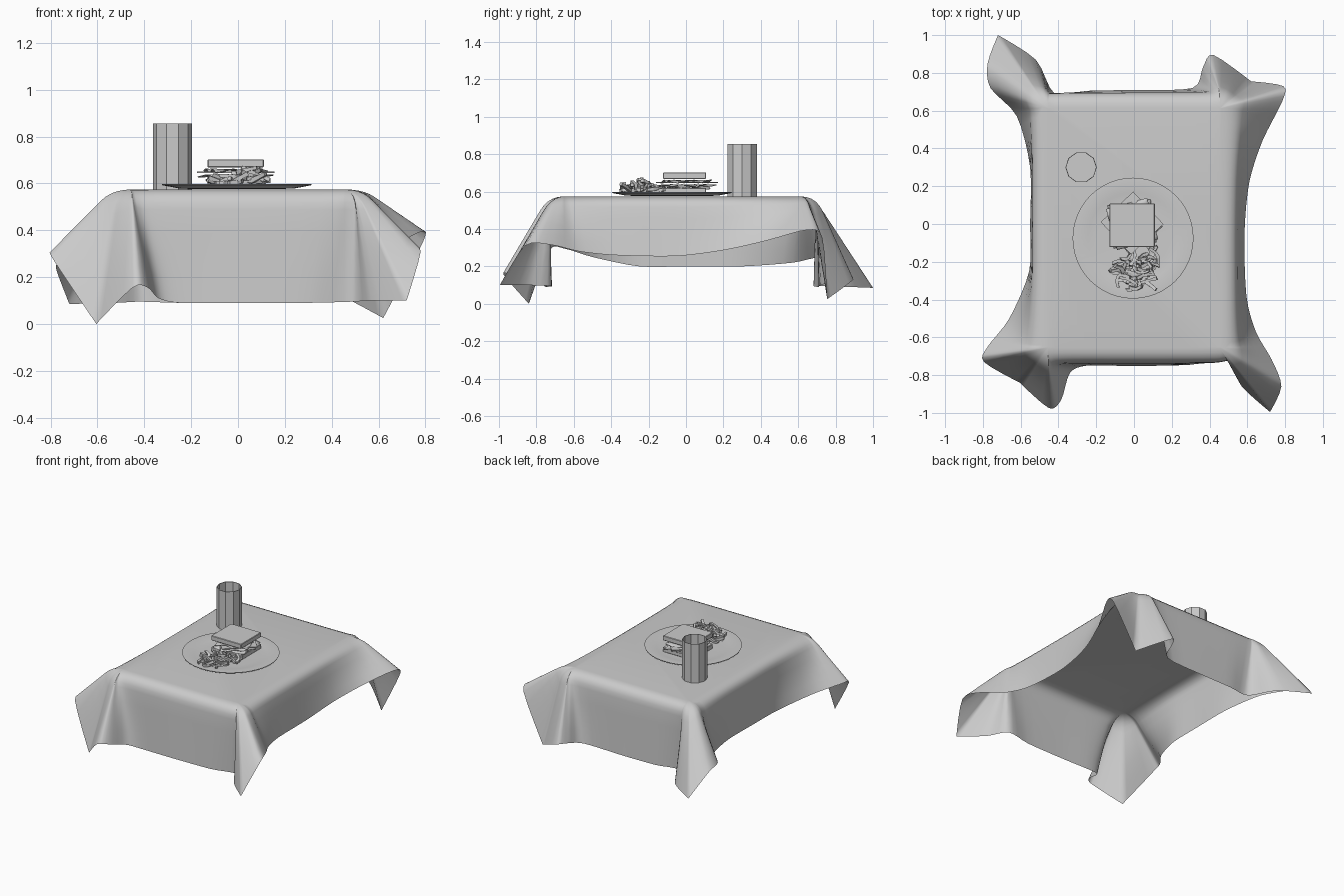
import bpy, bmesh, math, random
from mathutils import Vector, Matrix

if "Cube" in bpy.data.objects:
    bpy.data.objects.remove(bpy.data.objects["Cube"])

random.seed(4)
PLATE = Vector((-0.005, -0.075, 0))


def finish(bm, name, smooth=None):
    bmesh.ops.recalc_face_normals(bm, faces=bm.faces)
    me = bpy.data.meshes.new(name)
    bm.to_mesh(me)
    bm.free()
    ob = bpy.data.objects.new(name, me)
    bpy.context.collection.objects.link(ob)
    if smooth:
        bpy.ops.object.select_all(action='DESELECT')
        ob.select_set(True)
        bpy.context.view_layer.objects.active = ob
        bpy.ops.object.shade_smooth_by_angle(angle=math.radians(smooth))
    return ob


def loft(bm, rings, cap_start=False, cap_end=False):
    vs = [[bm.verts.new(p) for p in r] for r in rings]
    n = len(vs[0])
    for a, b in zip(vs, vs[1:]):
        for i in range(n):
            j = (i + 1) % n
            bm.faces.new((a[i], a[j], b[j], b[i]))
    if cap_start:
        bm.faces.new(vs[0])
    if cap_end:
        bm.faces.new(vs[-1])


def circle(c, r, z, n):
    return [(c[0] + r * math.cos(2 * math.pi * i / n),
             c[1] + r * math.sin(2 * math.pi * i / n), z) for i in range(n)]


# Tablecloth: hem curve around the four sides; the cloth corners stay sharp
HEM = [Vector(p) for p in (
    (-.55, .3, .2), (-.55, 0, .2), (-.555, -.25, .2), (-.66, -.5, .25), (-.775, -.65, .295),
    (-.795, -.73, .285), (-.605, -.84, 0), (-.45, -.975, .155), (-.385, -.93, .155), (-.34, -.79, .11),
    (-.25, -.75, .09), (0, -.752, .09), (.3, -.745, .09), (.49, -.72, .095), (.57, -.86, .1),
    (.72, -.995, .1), (.78, -.86, .31), (.73, -.72, .315), (.645, -.57, .28), (.595, -.38, .26),
    (.585, -.05, .255), (.61, .22, .29), (.68, .44, .34), (.785, .65, .395), (.79, .73, .35),
    (.62, .755, .025), (.42, .895, .13), (.365, .83, .13), (.31, .72, .1),
    (0, .71, .09), (-.25, .705, .09), (-.42, .69, .095), (-.52, .87, .09),
    (-.72, 1.0, .085), (-.775, .85, .23), (-.76, .72, .25), (-.62, .57, .22))]
CORNERS = {6, 15, 25, 33}
TOP = 0.574


def hem_samples(steps=4):
    n, out = len(HEM), []
    tan = [Vector() if i in CORNERS else (HEM[(i + 1) % n] - HEM[i - 1]) * 0.42 for i in range(n)]
    for i in range(n):
        a, b, ta, tb = HEM[i], HEM[(i + 1) % n], tan[i], tan[(i + 1) % n]
        for k in range(steps):
            t = k / steps
            out.append(a * (2*t**3 - 3*t*t + 1) + ta * (t**3 - 2*t*t + t)
                       + b * (3*t*t - 2*t**3) + tb * (t**3 - t*t))
    return out


def clamp(v, lo, hi):
    return max(lo, min(hi, v))


def cloth_line(h):
    near = Vector((clamp(h.x, -.455, .455), clamp(h.y, -.652, .612), TOP))
    d = Vector((h.x - near.x, h.y - near.y, 0)).normalized()
    # folds fan out from the table corners
    core = Vector((clamp(h.x * 1.22, -.455, .455), clamp(h.y * 1.1, -.652, .612), TOP))
    edge = core + d * 0.083
    bend = edge.lerp(h, 0.18)
    pts = [(core * (1-t)**2 + edge * 2*t*(1-t) + bend * t*t) for t in (.02, .2, .4, .6, .8, 1)]
    return pts + [bend.lerp(h, t) for t in (.25, .5, .75, 1)]


lines = [cloth_line(h) for h in hem_samples()]
bm = bmesh.new()
loft(bm, list(zip(*lines)), cap_start=True)
bmesh.ops.remove_doubles(bm, verts=bm.verts, dist=.0005)
finish(bm, "tablecloth", 60)

# Plate: shallow dish turned on its axis
bm = bmesh.new()
profile = ((.19, .576), (.25, .579), (.318, .592), (.32, .597), (.315, .598), (.24, .587), (.19, .585))
loft(bm, [circle(PLATE, r, z, 48) for r, z in profile], True, True)
finish(bm, "plate", 35)

# Drinking glass: open ten-sided tumbler
bm = bmesh.new()
c = (-0.28, 0.3)
loft(bm, [circle(c, .083, .562, 10), circle(c, .083, .855, 10),
          circle(c, .079, .855, 10), circle(c, .079, .572, 10)], True, True)
finish(bm, "glass")


def slab(name, w, d, h, z, turn=0, x=-.01, y=-.007, bevel=.003):
    bm = bmesh.new()
    bmesh.ops.create_cube(bm, size=1)
    bmesh.ops.scale(bm, vec=(w, d, h), verts=bm.verts)
    if bevel:
        bmesh.ops.bevel(bm, geom=bm.edges[:], offset=bevel, segments=1, affect='EDGES')
    bmesh.ops.transform(bm, verts=bm.verts, matrix=Matrix.Translation((x, y, z))
                        @ Matrix.Rotation(math.radians(turn), 4, 'Z'))
    return finish(bm, name)


# Wavy square sheet used for the fillings
def leaf(name, size, z, turn, wave, phase, thick=.004):
    bm = bmesh.new()
    bmesh.ops.create_grid(bm, x_segments=12, y_segments=12, size=size / 2)
    for v in bm.verts:
        r = max(abs(v.co.x), abs(v.co.y)) / (size / 2)
        a = math.atan2(v.co.y, v.co.x)
        v.co.z = wave * r * r * math.sin(7 * a + phase) - .012 * max(0, r - .7)
    bmesh.ops.transform(bm, verts=bm.verts, matrix=Matrix.Translation((-.01, 0, z))
                        @ Matrix.Rotation(math.radians(turn), 4, 'Z'))
    ob = finish(bm, name, 50)
    ob.modifiers.new("thickness", 'SOLIDIFY').thickness = thick


# Sandwich
slab("bottom_bread", .24, .23, .034, .602)
leaf("lower_lettuce", .23, .626, 8, .008, 0)
leaf("ham_slice", .23, .637, 40, .005, 1.5)
slab("cheese_slice", .235, .235, .006, .648, 43, y=.005, bevel=0)
leaf("upper_lettuce", .225, .659, 15, .008, 2.5)
slab("top_bread", .24, .23, .034, .685)

# Pile of thin bent potato sticks
bm = bmesh.new()
for i in range(46):
    r = random.random() ** .7
    a = random.uniform(0, 2 * math.pi)
    centre = Vector((.02 + .12 * r * math.cos(a), -.235 + .1 * r * math.sin(a),
                     .598 + random.random() * .065 * (1 - r * .6)))
    head = random.uniform(0, math.pi)
    length = random.uniform(.06, .11)
    tilt = random.uniform(-.6, .6)
    bow = random.uniform(-.025, .025)
    d = Vector((math.cos(head), math.sin(head), tilt)).normalized()
    side = d.cross(Vector((0, 0, 1))).normalized()
    up = side.cross(d)
    rings = []
    for t in (-.5, -.2, .1, .5):
        p = centre + d * length * t + side * bow * (1 - 4 * t * t)
        p.z = max(p.z, .592)
        w = .0085 * random.uniform(.7, 1.2)
        rings.append([p + side * w * x + up * w * y for x, y in ((1, 1), (-1, 1), (-1, -1), (1, -1))])
    loft(bm, rings, True, True)
finish(bm, "potato_sticks")
